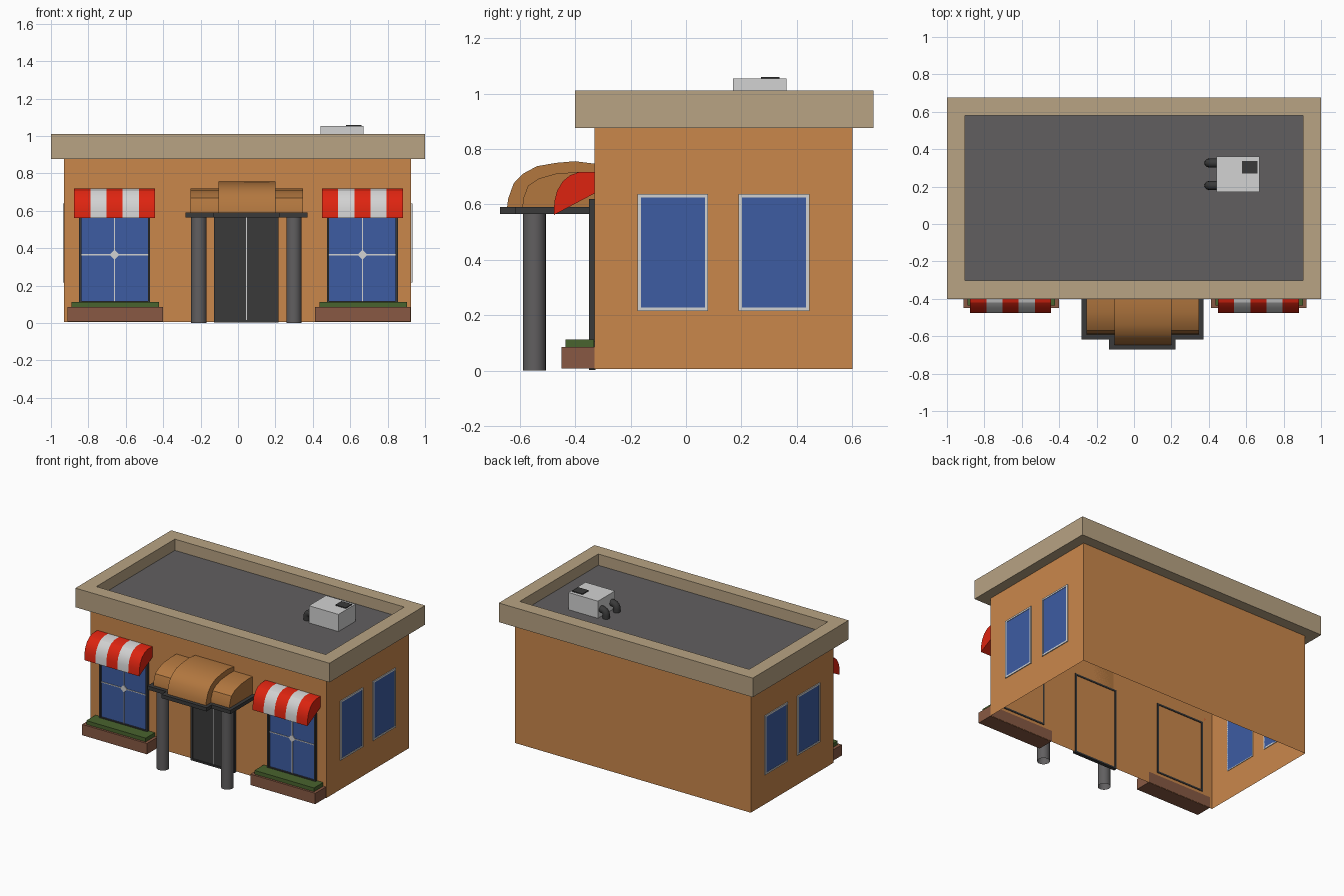
import bpy, bmesh, math
from mathutils import Vector

if "Cube" in bpy.data.objects:
    bpy.data.objects.remove(bpy.data.objects["Cube"])


def mat(name, r, g, b):
    m = bpy.data.materials.new(name)
    lin = [((c / 255 + 0.055) / 1.055) ** 2.4 for c in (r, g, b)]
    m.diffuse_color = (*lin, 1)
    m.use_nodes = True
    m.node_tree.nodes["Principled BSDF"].inputs["Base Color"].default_value = m.diffuse_color
    return m


ORANGE = mat("orange wall", 202, 135, 75)
TAN = mat("tan parapet", 184, 163, 131)
GREY = mat("roof grey", 97, 95, 96)
BLUE = mat("blue glass", 61, 92, 162)
RED = mat("awning red", 222, 36, 16)
WHITE = mat("off white", 210, 210, 210)
DARK = mat("charcoal", 58, 58, 58)
BRICK = mat("brick brown", 136, 89, 67)
GREEN = mat("hedge green", 73, 99, 46)
BROWN = mat("canopy brown", 178, 119, 63)


def finish(name, bm, *mats, smooth=None):
    bmesh.ops.recalc_face_normals(bm, faces=bm.faces)
    me = bpy.data.meshes.new(name)
    bm.to_mesh(me)
    bm.free()
    for m in mats:
        me.materials.append(m)
    ob = bpy.data.objects.new(name, me)
    bpy.context.collection.objects.link(ob)
    if smooth:
        bpy.ops.object.select_all(action='DESELECT')
        ob.select_set(True)
        bpy.context.view_layer.objects.active = ob
        bpy.ops.object.shade_smooth_by_angle(angle=math.radians(smooth))
    return ob


def add_box(bm, x0, x1, y0, y1, z0, z1):
    vs = bmesh.ops.create_cube(bm, size=1)["verts"]
    for v in vs:
        v.co = Vector((x1 if v.co.x > 0 else x0, y1 if v.co.y > 0 else y0, z1 if v.co.z > 0 else z0))
    return vs


def box(name, m, *dims):
    bm = bmesh.new()
    add_box(bm, *dims)
    return finish(name, bm, m)


def frame(name, m, u0, u1, z0, z1, t, d0, d1, axis):
    """Rectangular border of four bars; d is the depth range along the wall normal."""
    bm = bmesh.new()
    for a, b, c, d in ((u0, u0 + t, z0, z1), (u1 - t, u1, z0, z1),
                       (u0 + t, u1 - t, z0, z0 + t), (u0 + t, u1 - t, z1 - t, z1)):
        if axis == 'Y':
            add_box(bm, a, b, d0, d1, c, d)
        else:
            add_box(bm, d0, d1, a, b, c, d)
    return finish(name, bm, m)


def add_extrusion(bm, yz, x0, x1, idx=0):
    """Closed (y, z) profile swept along x."""
    rings = [[bm.verts.new((x, y, z)) for y, z in yz] for x in (x0, x1)]
    n = len(yz)
    faces = [bm.faces.new(rings[0]), bm.faces.new(rings[1])]
    faces += [bm.faces.new((rings[0][i], rings[0][(i + 1) % n], rings[1][(i + 1) % n], rings[1][i]))
              for i in range(n)]
    for f in faces:
        f.material_index = idx


XL, XR, YF, YB = -0.93, 0.926, -0.33, 0.60

# Walls: shell open at the bottom and top
bm = bmesh.new()
add_box(bm, XL, XR, YF, YB, 0.006, 0.88)
bm.normal_update()
bmesh.ops.delete(bm, geom=[f for f in bm.faces if abs(f.normal.z) > 0.5], context='FACES')
finish("walls", bm, ORANGE)

# Parapet with recessed roof deck
bm = bmesh.new()
add_box(bm, -1, 1, -0.4, 0.677, 0.876, 1.012)
bm.normal_update()
top = max(bm.faces, key=lambda f: f.calc_center_median().z)
bmesh.ops.inset_region(bm, faces=[top], thickness=0.137)
deck = bmesh.ops.extrude_face_region(bm, geom=[top])
bmesh.ops.translate(bm, vec=(0, 0, -0.08), verts=[v for v in deck["geom"] if isinstance(v, bmesh.types.BMVert)])
for f in deck["geom"]:
    if isinstance(f, bmesh.types.BMFace):
        f.material_index = 1
if top.is_valid:
    bmesh.ops.delete(bm, geom=[top], context='FACES_ONLY')
finish("parapet_and_roof", bm, TAN, GREY)

# Side windows, both ends
for side, xw, s in (("left", XL, -1), ("right", XR, 1)):
    for i, y0 in enumerate((-0.175, 0.19)):
        a, b = sorted((xw - s * 0.004, xw + s * 0.003))
        box(f"{side}_window_glass_{i}", BLUE, a, b, y0 + 0.005, y0 + 0.25, 0.222, 0.633)
        a, b = sorted((xw - s * 0.004, xw + s * 0.006))
        frame(f"{side}_window_frame_{i}", WHITE, y0, y0 + 0.255, 0.216, 0.638, 0.012, a, b, 'X')

# Shop windows, awnings and planters on the front
awning = [(-0.33, 0.718), (-0.383, 0.718), (-0.419, 0.705), (-0.445, 0.683),
          (-0.465, 0.65), (-0.475, 0.61), (-0.477, 0.562), (-0.33, 0.64)]
for side, cx in (("left", -0.66), ("right", 0.665)):
    frame(f"{side}_shop_window_frame", DARK, cx - 0.19, cx + 0.19, 0.105, 0.62, 0.012, -0.35, -0.326, 'Y')
    box(f"{side}_shop_window_glass", BLUE, cx - 0.18, cx + 0.18, -0.338, -0.331, 0.115, 0.61)
    # thin glazing bars with a diamond in the middle
    bm = bmesh.new()
    add_box(bm, cx - 0.003, cx + 0.003, -0.342, -0.337, 0.117, 0.608)
    add_box(bm, cx - 0.178, cx + 0.178, -0.342, -0.337, 0.362, 0.368)
    vs = add_box(bm, cx - 0.019, cx + 0.019, -0.344, -0.337, 0.346, 0.384)
    c = Vector((cx, 0, 0.365))
    for v in vs:
        dx, dz = v.co.x - c.x, v.co.z - c.z
        v.co.x, v.co.z = c.x + (dx - dz) * 0.7071, c.z + (dx + dz) * 0.7071
    finish(f"{side}_glazing_bars", bm, WHITE)
    # striped awning
    bm = bmesh.new()
    ax, w = cx - 0.216, 0.0864
    for k in range(5):
        add_extrusion(bm, awning, ax + k * w, ax + (k + 1) * w, k % 2)
    finish(f"{side}_awning", bm, RED, WHITE, smooth=20)
    box(f"{side}_planter", BRICK, cx - 0.252, cx + 0.258, -0.45, -0.328, 0.008, 0.085)
    box(f"{side}_hedge", GREEN, cx - 0.23, cx + 0.238, -0.435, -0.332, 0.084, 0.112)

# Double door
DX = 0.045
frame("door_frame", DARK, DX - 0.172, DX + 0.172, 0.002, 0.585, 0.012, -0.35, -0.326, 'Y')
box("door", DARK, DX - 0.165, DX + 0.165, -0.342, -0.332, 0.004, 0.58)
box("door_gap", WHITE, DX - 0.002, DX + 0.002, -0.3435, -0.341, 0.016, 0.57)

# Porch columns, open tubes
for side, s in (("left", -1), ("right", 1)):
    bm = bmesh.new()
    bmesh.ops.create_cone(bm, cap_ends=False, segments=24, radius1=0.041, radius2=0.041, depth=0.568)
    bmesh.ops.translate(bm, vec=(DX + s * 0.254, -0.547, 0.284), verts=bm.verts)
    finish(f"{side}_column", bm, GREY, smooth=30)

# Porch slab with stepped front
bm = bmesh.new()
plan = [(-0.327, YF), (-0.327, -0.617), (-0.178, -0.617), (-0.178, -0.672),
        (0.178, -0.672), (0.178, -0.617), (0.327, -0.617), (0.327, YF)]
face = bm.faces.new([bm.verts.new((DX + x, y, 0.565)) for x, y in plan])
ext = bmesh.ops.extrude_face_region(bm, geom=[face])
bmesh.ops.translate(bm, vec=(0, 0, 0.026), verts=[v for v in ext["geom"] if isinstance(v, bmesh.types.BMVert)])
finish("porch_slab", bm, DARK)

# Curved canopy: lower wide part and taller middle
bm = bmesh.new()
add_extrusion(bm, [(YF, 0.588), (-0.59, 0.588), (-0.588, 0.62), (-0.57, 0.668), (-0.53, 0.694),
                   (-0.47, 0.711), (-0.38, 0.718), (YF, 0.716)], DX - 0.298, DX + 0.302)
add_extrusion(bm, [(YF, 0.588), (-0.646, 0.588), (-0.642, 0.62), (-0.622, 0.676), (-0.59, 0.71),
                   (-0.538, 0.738), (-0.47, 0.75), (-0.40, 0.756), (YF, 0.747)], DX - 0.15, DX + 0.155)
finish("porch_canopy", bm, BROWN, smooth=35)

# Rooftop cooling unit with vent and two elbow pipes
box("cooling_unit", WHITE, 0.44, 0.672, 0.17, 0.362, 0.93, 1.054)
box("cooling_vent", DARK, 0.578, 0.66, 0.27, 0.338, 1.052, 1.06)
R = 0.024
for i, y in enumerate((0.206, 0.326)):
    bm = bmesh.new()
    path = [((0.445, 0.985), 0)]
    path += [((0.43 - 0.03 * math.sin(t), 0.955 + 0.03 * math.cos(t)), t)
             for t in (k * math.pi / 10 for k in range(6))]
    path += [((0.40, 0.93), math.pi / 2)]
    rings = []
    for (px, pz), t in path:
        n = Vector((-math.sin(t), 0, math.cos(t)))
        rings.append([bm.verts.new(Vector((px, y, pz)) + R * (math.cos(a) * n + math.sin(a) * Vector((0, 1, 0))))
                      for a in (j * math.tau / 12 for j in range(12))])
    for r0, r1 in zip(rings, rings[1:]):
        for j in range(12):
            bm.faces.new((r0[j], r0[(j + 1) % 12], r1[(j + 1) % 12], r1[j]))
    finish(f"cooling_pipe_{i}", bm, DARK, smooth=40)
